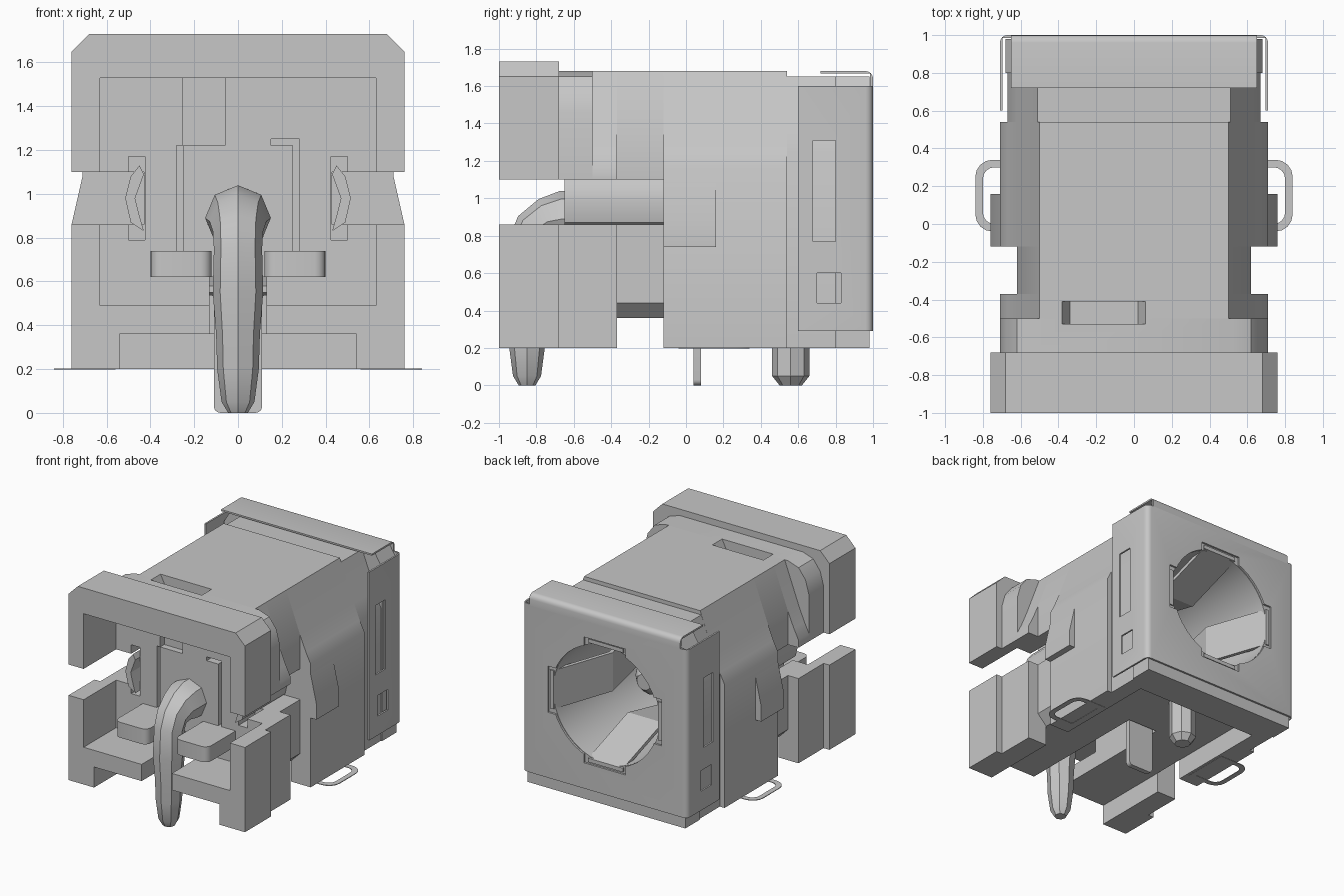
import bpy, bmesh, math
from mathutils import Vector, Matrix

if "Cube" in bpy.data.objects:
    bpy.data.objects.remove(bpy.data.objects["Cube"])

grey = bpy.data.materials.new("plain_grey")
grey.use_nodes = True
grey.diffuse_color = (0.57, 0.57, 0.57, 1)
grey.node_tree.nodes["Principled BSDF"].inputs["Base Color"].default_value = (0.57, 0.57, 0.57, 1)


def shade(me):
    me.polygons.foreach_set("use_smooth", [True] * len(me.polygons))
    me.set_sharp_from_angle(angle=math.radians(30))


def finish(name, bm):
    bmesh.ops.recalc_face_normals(bm, faces=bm.faces)
    me = bpy.data.meshes.new(name)
    bm.to_mesh(me)
    bm.free()
    me.materials.append(grey)
    shade(me)
    ob = bpy.data.objects.new(name, me)
    bpy.context.collection.objects.link(ob)
    return ob


def box(name, x, y, z, bevel=0, pick=None, matrix=Matrix()):
    """Box from ranges; bevels the edges whose midpoint and direction pass pick."""
    bm = bmesh.new()
    bmesh.ops.create_cube(bm, size=1)
    for v in bm.verts:
        v.co = [r[0] + (c + 0.5) * (r[1] - r[0]) for r, c in zip((x, y, z), v.co)]
    if bevel:
        edges = []
        for e in bm.edges:
            a, b = e.verts[0].co, e.verts[1].co
            if pick((a + b) / 2, (a - b).normalized()):
                edges.append(e)
        bmesh.ops.bevel(bm, geom=edges, offset=bevel, segments=4, profile=0.5, affect='EDGES')
    bm.transform(matrix)
    return finish(name, bm)


def extrude(name, pts, offset, matrix=Matrix()):
    """Extrude a closed outline of 3D points by an offset."""
    bm = bmesh.new()
    face = bm.faces.new([bm.verts.new(p) for p in pts])
    new = bmesh.ops.extrude_face_region(bm, geom=[face])["geom"]
    bmesh.ops.translate(bm, verts=[g for g in new if isinstance(g, bmesh.types.BMVert)], vec=offset)
    bm.transform(matrix)
    return finish(name, bm)


def prism(name, pts, y0, y1, mirror=True):
    """Extrude an x-z outline along y; mirror completes a half outline."""
    if mirror:
        pts = pts + [(-x, z) for x, z in reversed(pts)]
    return extrude(name, [(x, y0, z) for x, z in pts], (0, y1 - y0, 0))


def cone(name, r1, r2, start, end, sides):
    start, end = Vector(start), Vector(end)
    axis = end - start
    mat = Matrix.Translation((start + end) / 2) @ axis.to_track_quat('Z', 'Y').to_matrix().to_4x4()
    bm = bmesh.new()
    bmesh.ops.create_cone(bm, cap_ends=True, segments=sides, radius1=r1, radius2=r2,
                          depth=axis.length, matrix=mat)
    return finish(name, bm)


def cut(targets, cutters):
    """Subtract the cutters from each target, then delete them."""
    for ob in targets:
        for c in cutters:
            mod = ob.modifiers.new("cut", 'BOOLEAN')
            mod.operation = 'DIFFERENCE'
            mod.solver = 'EXACT'
            mod.object = c
        dg = bpy.context.evaluated_depsgraph_get()
        me = bpy.data.meshes.new_from_object(ob.evaluated_get(dg))
        ob.modifiers.clear()
        shade(me)
        ob.data = me
    for c in cutters:
        bpy.data.objects.remove(c)


def turn(i):
    """Quarter turns about the socket axis."""
    return Matrix.Translation((0, 0, 0.98)) @ Matrix.Rotation(math.pi / 2 * i, 4, 'Y')


# Housing sections, front to back
shoulder = [(0.67, 1.24), (0.62, 1.36)]
body = [(0.71, 0.2), (0.71, 1.16)] + shoulder + [(0.5, 1.68)]
front = prism("front_block", [(0.76, 0.2), (0.76, 1.65), (0.68, 1.73)], -1, -0.68)
collar = prism("collar", [(0.71, 0.2), (0.71, 1.46), (0.68, 1.57), (0.62, 1.65), (0.53, 1.68)], -0.68, -0.5)
neck = prism("neck", body, -0.5, -0.37)
waist = prism("waist", [(0.54, 0.36), (0.62, 0.44), (0.62, 1.36), (0.5, 1.68)], -0.37, -0.12)
main = prism("main_body", body, -0.12, 0.54)
rear = prism("rear_body", [(0.67, 0.2)] + shoulder + [(0.51, 1.65)], 0.54, 0.82)
head = prism("rear_head", [(0.68, 0.2), (0.68, 1.55), (0.62, 1.65)], 0.8, 0.98)

# Front cavity, side slots, bottom channel, pin gap and small pockets
cut([front, collar, neck, waist], [
    box("cavity", (-0.63, 0.63), (-1.2, -0.6), (0.49, 1.53)),
    box("slot_left", (0.43, 1), (-1.2, -0.12), (0.86, 1.1)),
    box("slot_right", (-1, -0.43), (-1.2, -0.12), (0.86, 1.1)),
    box("leaf_pocket_left", (0.425, 0.5), (-0.8, -0.4), (0.79, 1.17)),
    box("leaf_pocket_right", (-0.5, -0.425), (-0.8, -0.4), (0.79, 1.17)),
    box("channel", (-0.54, 0.54), (-1.2, -0.37), (0, 0.36)),
    box("pin_gap", (-0.13, 0.13), (-1.2, 0), (0.1, 0.62)),
    prism("top_pocket", [(-0.38, 1.8), (-0.38, 1.68), (-0.34, 1.6), (0.02, 1.6),
                         (0.06, 1.68), (0.06, 1.8)], -0.53, -0.41, False),
    box("key_slot_a", (-0.28, -0.25), (-0.8, -0.4), (0.74, 1.22)),
    box("key_slot_b", (0.25, 0.28), (-0.8, -0.4), (0.74, 1.25)),
    box("key_slot_c", (0.15, 0.28), (-0.8, -0.4), (1.22, 1.25)),
    box("wall_groove", (-0.25, -0.06), (-0.8, -0.55), (1.22, 1.53)),
])

# Socket bore, hollow underside and the recess that holds the flat tab
cut([main, rear, head], [
    cone("bore", 0.46, 0.46, (0, -0.05, 0.98), (0, 1.2, 0.98), 40),
    box("underside_channel", (-0.54, 0.54), (-0.3, 0.72), (0, 0.36)),
    box("tab_recess", (-0.13, 0.13), (-0.3, 0.1), (0.1, 0.62)),
])

# Metal shell wrapped round the rear, with side windows and the notched socket hole
shell = box("rear_shell", (-0.71, 0.71), (0.6, 1), (0.29, 1.6), 0.04,
            lambda m, d: abs(d.z) > 0.9 and m.y > 0.9)
cut([shell], [
    box("shell_inside", (-0.697, 0.697), (0.3, 0.985), (0, 2)),
    box("tall_window", (-1, 1), (0.68, 0.8), (0.77, 1.31)),
    box("short_window", (-1, 1), (0.7, 0.83), (0.44, 0.6)),
    cone("hole", 0.46, 0.46, (0, 0.9, 0.98), (0, 1.2, 0.98), 40),
] + [box("rim_notch", (-0.18, 0.18), (0.9, 1.2), (0.3, 0.49), matrix=turn(i)) for i in range(4)])
lip = box("shell_top_lip", (-0.65, 0.65), (0.72, 1), (1.59, 1.68), 0.04,
          lambda m, d: abs(d.x) > 0.9 and m.y > 0.9 and m.z > 1.6)
cut([lip], [box("lip_inside", (-1, 1), (0.3, 0.985), (1, 1.667))])

# Parts repeated on both sides
for s, side in ((1, "left"), (-1, "right")):
    def span(a, b):
        return tuple(sorted((s * a, s * b)))
    prism(side + "_wedge", [(s * x, z) for x, z in
          [(0.6, 0.74), (0.76, 0.74), (0.76, 0.86), (0.71, 1.08), (0.6, 1.12)]], -0.12, 0.16, False)
    prism(side + "_leaf_contact", [(s * x, z) for x, z in
          [(0.43, 0.83), (0.49, 0.87), (0.515, 0.98), (0.49, 1.08), (0.45, 1.13),
           (0.43, 1.09), (0.47, 0.98), (0.45, 0.9)]], -0.65, -0.11, False)
    box(side + "_ledge", span(0.12, 0.4), (-0.95, -0.59), (0.62, 0.74), 0.05,
        lambda m, d: abs(d.z) > 0.9 and m.y < -0.8)
    loop = box(side + "_wire_loop", span(0.56, 0.84), (-0.04, 0.34), (0.198, 0.203), 0.09,
               lambda m, d: abs(d.z) > 0.9 and abs(m.x) > 0.8)
    cut([loop], [box("loop_inside", span(0.6, 0.8), (0, 0.3), (0, 1), 0.06,
                     lambda m, d: abs(d.z) > 0.9 and abs(m.x) > 0.7)])

# Spring fingers bowed towards the socket axis
for i in range(4):
    outline = [(0.48, 0.99), (0.45, 0.99), (0.28, 0.5), (0.40, -0.04), (0.43, -0.04), (0.31, 0.5)]
    extrude("spring_finger", [(-0.15, y, r) for r, y in outline], (0.3, 0, 0), turn(i))

# Centre pin with tapered tip
cone("centre_pin", 0.12, 0.12, (0, -0.1, 0.98), (0, 0.45, 0.98), 16)
cone("centre_pin_tip", 0.12, 0.06, (0, 0.45, 0.98), (0, 0.52, 0.98), 16)

# Bent terminal pin: y, z, radius along its path
path = [(-0.5, 0.89, 0.15), (-0.66, 0.89, 0.15), (-0.74, 0.875, 0.13), (-0.81, 0.83, 0.115),
        (-0.845, 0.75, 0.11), (-0.85, 0.55, 0.115), (-0.85, 0.36, 0.1), (-0.85, 0.2, 0.095),
        (-0.85, 0.05, 0.075), (-0.85, 0, 0.045)]
curve = bpy.data.curves.new("terminal_pin", 'CURVE')
curve.dimensions = '3D'
curve.bevel_depth = 1
curve.bevel_resolution = 2
curve.use_fill_caps = True
spline = curve.splines.new('POLY')
spline.points.add(len(path) - 1)
for p, (y, z, r) in zip(spline.points, path):
    p.co = (0, y, z, 1)
    p.radius = r
tmp = bpy.data.objects.new("terminal_path", curve)
bpy.context.collection.objects.link(tmp)
dg = bpy.context.evaluated_depsgraph_get()
bm = bmesh.new()
bm.from_mesh(bpy.data.meshes.new_from_object(tmp.evaluated_get(dg)))
bpy.data.objects.remove(tmp)
bmesh.ops.remove_doubles(bm, verts=bm.verts, dist=0.0001)
finish("terminal_pin", bm)

# Underside tab and locating peg
box("flat_tab", (-0.11, 0.11), (0.04, 0.08), (0, 0.56), 0.03,
    lambda m, d: abs(d.y) > 0.9 and m.z < 0.1)
cone("rear_peg", 0.1, 0.1, (0, 0.56, 0.4), (0, 0.56, 0.05), 8)
cone("rear_peg_tip", 0.1, 0.06, (0, 0.56, 0.05), (0, 0.56, 0), 8)
